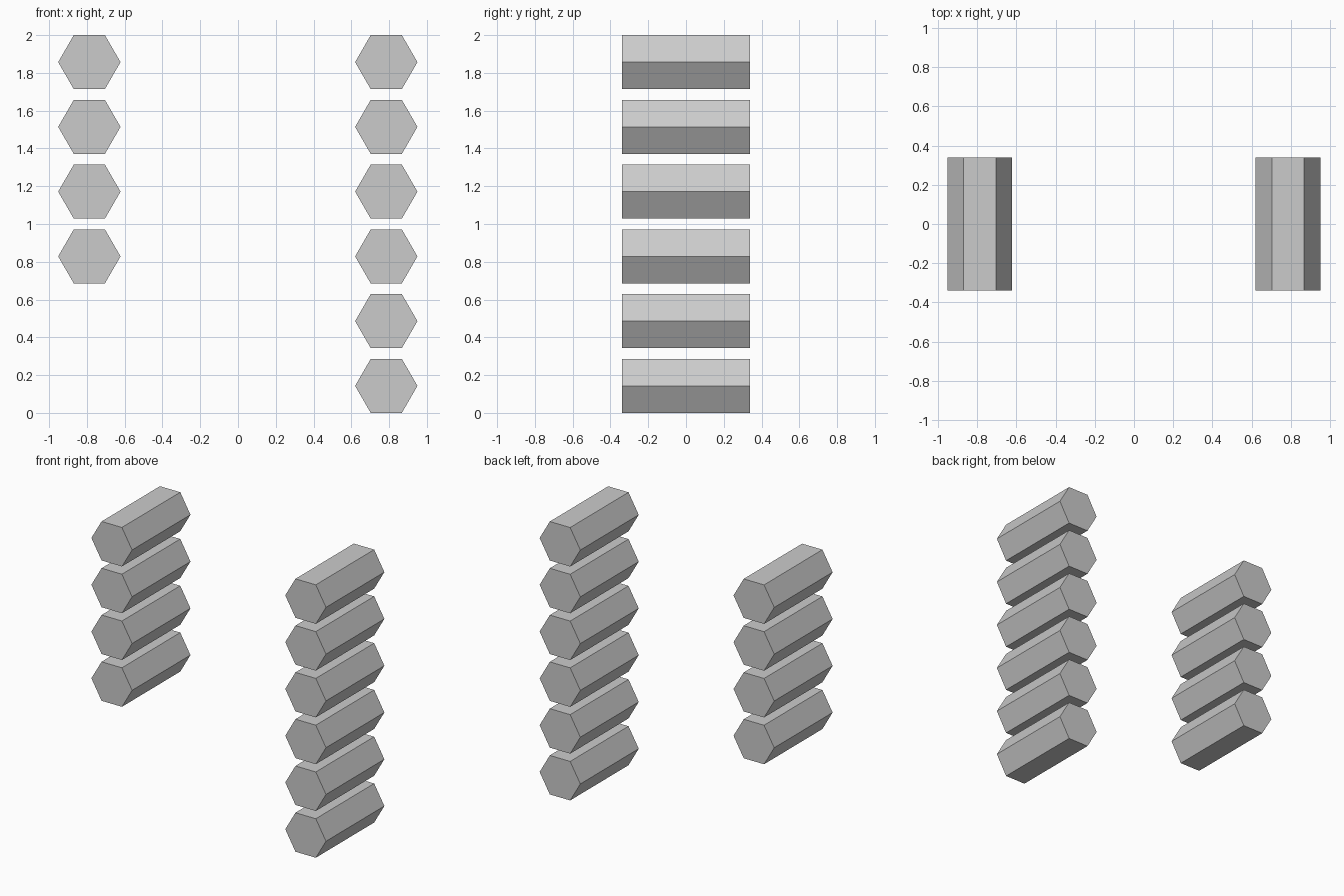
import bpy
import math

if "Cube" in bpy.data.objects:
    bpy.data.objects.remove(bpy.data.objects["Cube"])

RADIUS = 0.165      # hexagon corner radius
LENGTH = 0.676      # bar length along y
TOP_Z = 1.857       # centre height of the uppermost bar
STEP = 0.3428       # vertical spacing


def hex_bar(name, x, z):
    # Six-sided bar lying along y, flat faces on top and bottom
    bpy.ops.mesh.primitive_cylinder_add(
        vertices=6, radius=RADIUS, depth=LENGTH, location=(x, 0, z))
    bar = bpy.context.object
    bar.name = name
    # Turn corners towards +/-x, then lay the axis along y
    bar.rotation_euler = (math.pi / 2, math.pi / 2, 0)
    bpy.ops.object.transform_apply(location=False, rotation=True, scale=True)
    # Ensure the widest direction is x
    if bar.dimensions.x < bar.dimensions.z:
        bar.rotation_euler = (0, math.pi / 2, 0)
        bpy.ops.object.transform_apply(location=False, rotation=True, scale=True)
    return bar


# Left column of four bars, right column of six, aligned at the top
for side, x, count in (("left", -0.787, 4), ("right", 0.785, 6)):
    for i in range(count):
        hex_bar(f"{side}_hex_bar_{i + 1}", x, TOP_Z - i * STEP)
